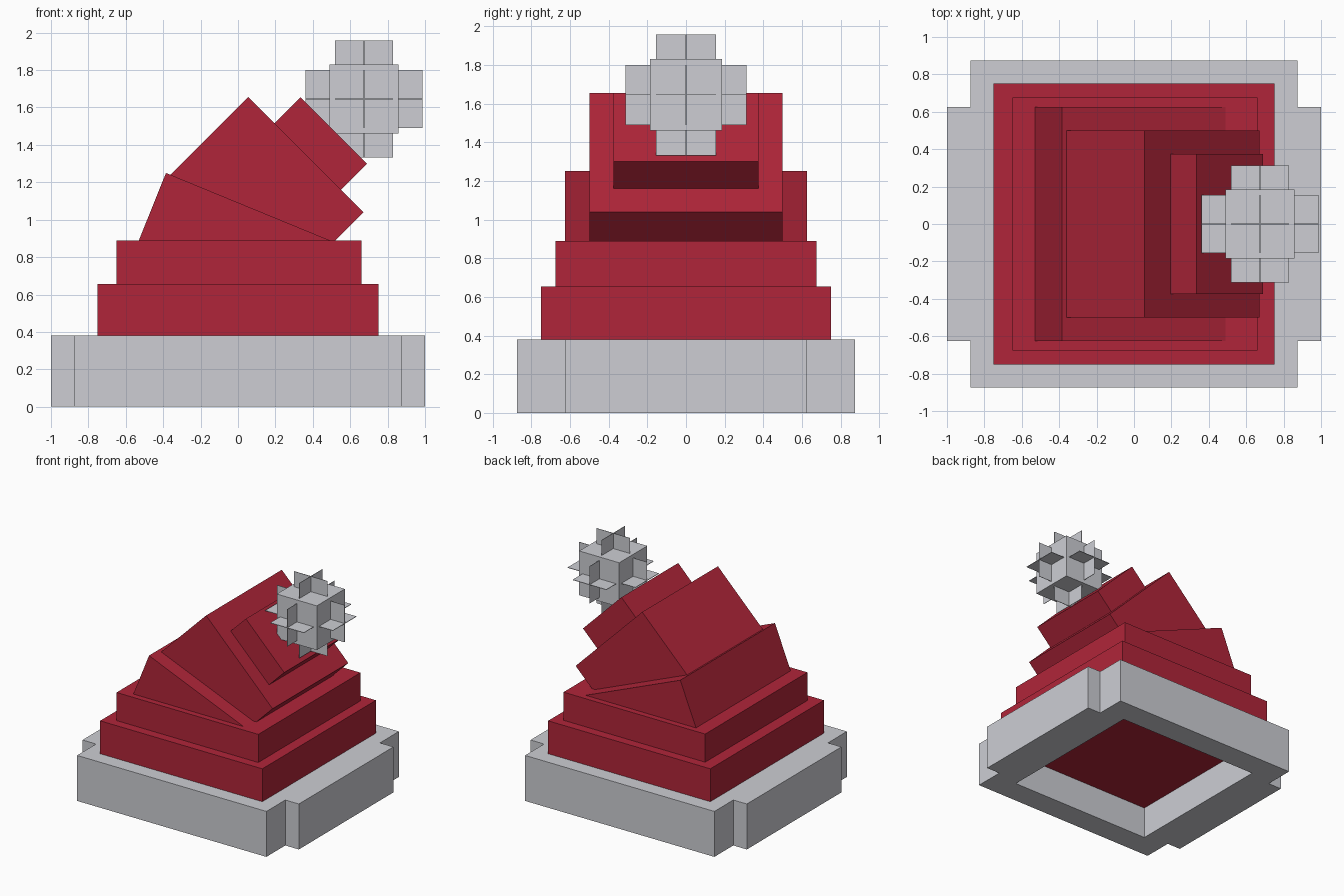
import bpy
import bmesh

cube = bpy.data.objects.get("Cube")
if cube:
    bpy.data.objects.remove(cube, do_unlink=True)


def make_material(name, color):
    mat = bpy.data.materials.new(name)
    mat.use_nodes = True
    mat.diffuse_color = color
    mat.node_tree.nodes["Principled BSDF"].inputs["Base Color"].default_value = color
    return mat


RED = make_material("deep_red", (0.434, 0.0185, 0.041, 1))
GREY = make_material("light_grey", (0.61, 0.617, 0.658, 1))


def finish(name, bm, mat):
    bmesh.ops.recalc_face_normals(bm, faces=bm.faces)
    mesh = bpy.data.meshes.new(name)
    bm.to_mesh(mesh)
    bm.free()
    mesh.materials.append(mat)
    obj = bpy.data.objects.new(name, mesh)
    bpy.context.collection.objects.link(obj)
    return obj


def extruded(points, offset):
    """Extrude a closed outline into a solid."""
    bm = bmesh.new()
    face = bm.faces.new([bm.verts.new(p) for p in points])
    new = bmesh.ops.extrude_face_region(bm, geom=[face], use_keep_orig=True)["geom"]
    verts = [g for g in new if isinstance(g, bmesh.types.BMVert)]
    bmesh.ops.translate(bm, vec=offset, verts=verts)
    return bm


def box(name, x0, x1, half_y, z0, z1, mat):
    pts = [(x0, -half_y, z0), (x1, -half_y, z0), (x1, half_y, z0), (x0, half_y, z0)]
    return finish(name, extruded(pts, (0, 0, z1 - z0)), mat)


def prism(name, profile, half_y, mat):
    pts = [(x, -half_y, z) for x, z in profile]
    return finish(name, extruded(pts, (0, 2 * half_y, 0)), mat)


# Hollow base frame: one quarter, open at the seams, mirrored twice
IN = 0.667
quarter = [(IN, 0), (1, 0), (1, 0.625), (0.875, 0.625), (0.875, 0.875),
           (0, 0.875), (0, IN), (IN, IN)]
bm = extruded([(x, y, 0) for x, y in quarter], (0, 0, 0.38))
seams = [f for f in bm.faces
         if all(abs(v.co.x) < 1e-5 for v in f.verts)
         or all(abs(v.co.y) < 1e-5 for v in f.verts)]
bmesh.ops.delete(bm, geom=seams, context="FACES")
base = finish("base_frame", bm, GREY)
mirror = base.modifiers.new("mirror", "MIRROR")
mirror.use_axis = (True, True, False)

# Stepped tiers, the lower one closing the top of the base cavity
box("lower_tier", -0.75, 0.75, 0.75, 0.27, 0.655, RED)
box("upper_tier", -0.65, 0.66, 0.675, 0.65, 0.89, RED)

# Tilted blocks stacked along the leaning body
prism("tilted_wedge", [(-0.55, 0.84), (-0.385, 1.25), (0.49, 0.89), (0.49, 0.84)], 0.625, RED)
prism("leaning_block", [(-0.38, 1.22), (0.055, 1.655), (0.67, 1.04), (0.48, 0.85),
                        (0.3, 0.85)], 0.5, RED)
prism("top_block", [(0.175, 1.495), (0.335, 1.655), (0.69, 1.3), (0.53, 1.14)], 0.375, RED)

# Spiked head: a cube with cross-shaped fins in all three planes
CENTRE = (0.673, 0, 1.645)
CORE, LONG, SHORT, THIN = 0.185, 0.313, 0.155, 0.002


def head_box(name, half):
    bm = bmesh.new()
    bmesh.ops.create_cube(bm, size=2)
    bmesh.ops.scale(bm, vec=half, verts=bm.verts)
    finish(name, bm, GREY).location = CENTRE


head_box("head_core", (CORE, CORE, CORE))
for axis, label in enumerate("xyz"):
    for turn in (1, 2):
        half = [SHORT] * 3
        half[axis] = THIN
        half[(axis + turn) % 3] = LONG
        head_box(f"head_fin_{label}_{turn}", half)
